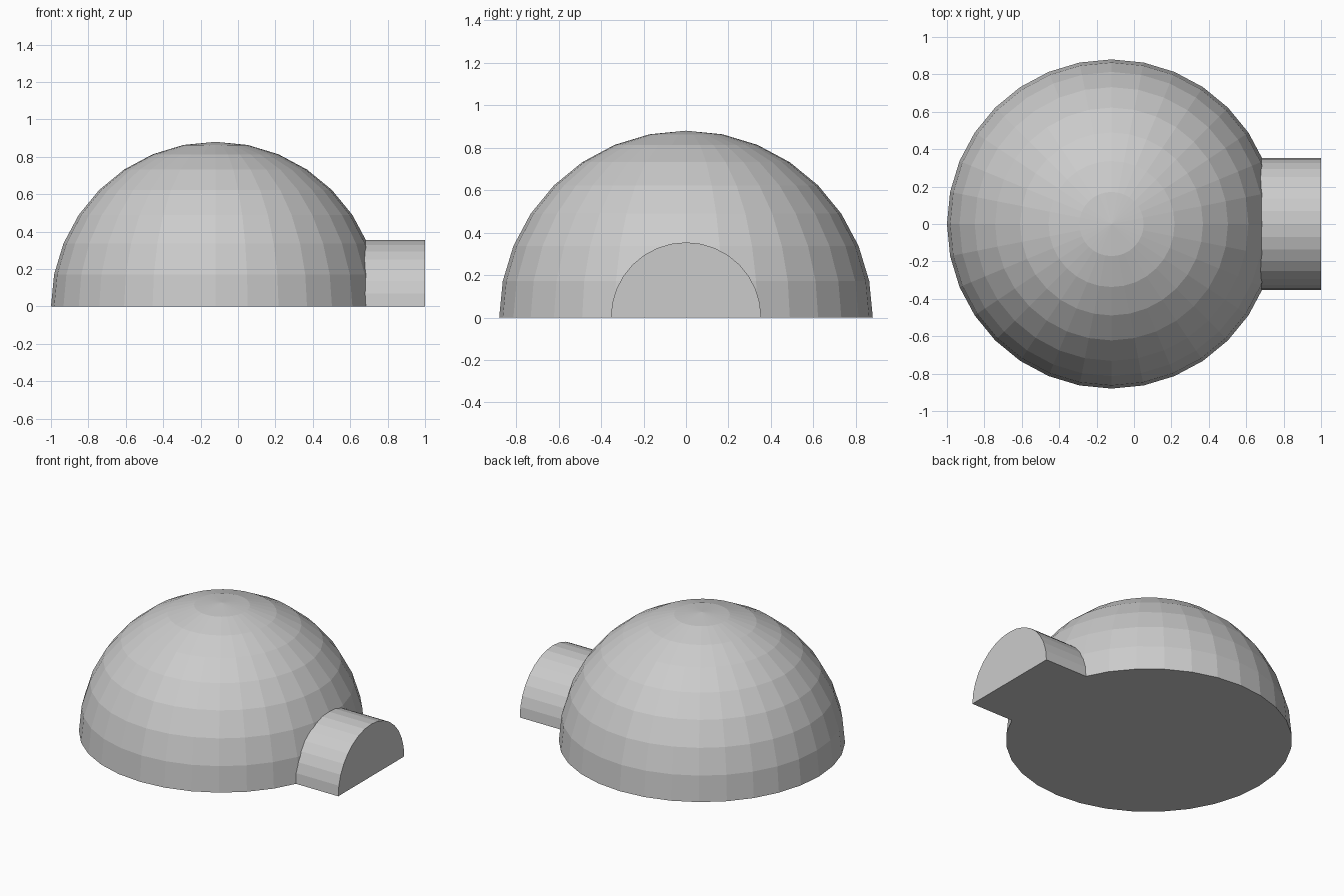
import bpy, bmesh, math

if "Cube" in bpy.data.objects:
    bpy.data.objects.remove(bpy.data.objects["Cube"])

DOME_R, DOME_X = 0.88, -0.12
TUNNEL_R, TUNNEL_START, TUNNEL_END = 0.354, 0.2, 1.0

# Dome: full faceted sphere, halved later
bpy.ops.mesh.primitive_uv_sphere_add(segments=32, ring_count=16, radius=DOME_R,
                                     location=(DOME_X, 0, 0))
shelter = bpy.context.object
shelter.name = "dome_with_entrance"

# Entrance tunnel: cylinder lying along x
bpy.ops.mesh.primitive_cylinder_add(vertices=32, radius=TUNNEL_R,
                                    depth=TUNNEL_END - TUNNEL_START,
                                    location=((TUNNEL_START + TUNNEL_END) / 2, 0, 0),
                                    rotation=(0, math.pi / 2, 0))
tunnel = bpy.context.object
tunnel.name = "entrance_tunnel"
tunnel.hide_render = True

# Join both into one solid
bpy.context.view_layer.objects.active = shelter
union = shelter.modifiers.new("union", 'BOOLEAN')
union.operation = 'UNION'
union.solver = 'EXACT'
union.object = tunnel
bpy.ops.object.modifier_apply(modifier=union.name)
bpy.data.objects.remove(tunnel, do_unlink=True)

# Cut away everything below the ground and close the flat base
bm = bmesh.new()
bm.from_mesh(shelter.data)
bmesh.ops.bisect_plane(bm, geom=bm.verts[:] + bm.edges[:] + bm.faces[:], dist=1e-4,
                       plane_co=(0, 0, 0), plane_no=(0, 0, 1), clear_inner=True)
bmesh.ops.remove_doubles(bm, verts=bm.verts[:], dist=1e-5)
rim = [e for e in bm.edges if e.is_boundary]
bmesh.ops.contextual_create(bm, geom=rim)
bmesh.ops.recalc_face_normals(bm, faces=bm.faces[:])
bm.to_mesh(shelter.data)
bm.free()
